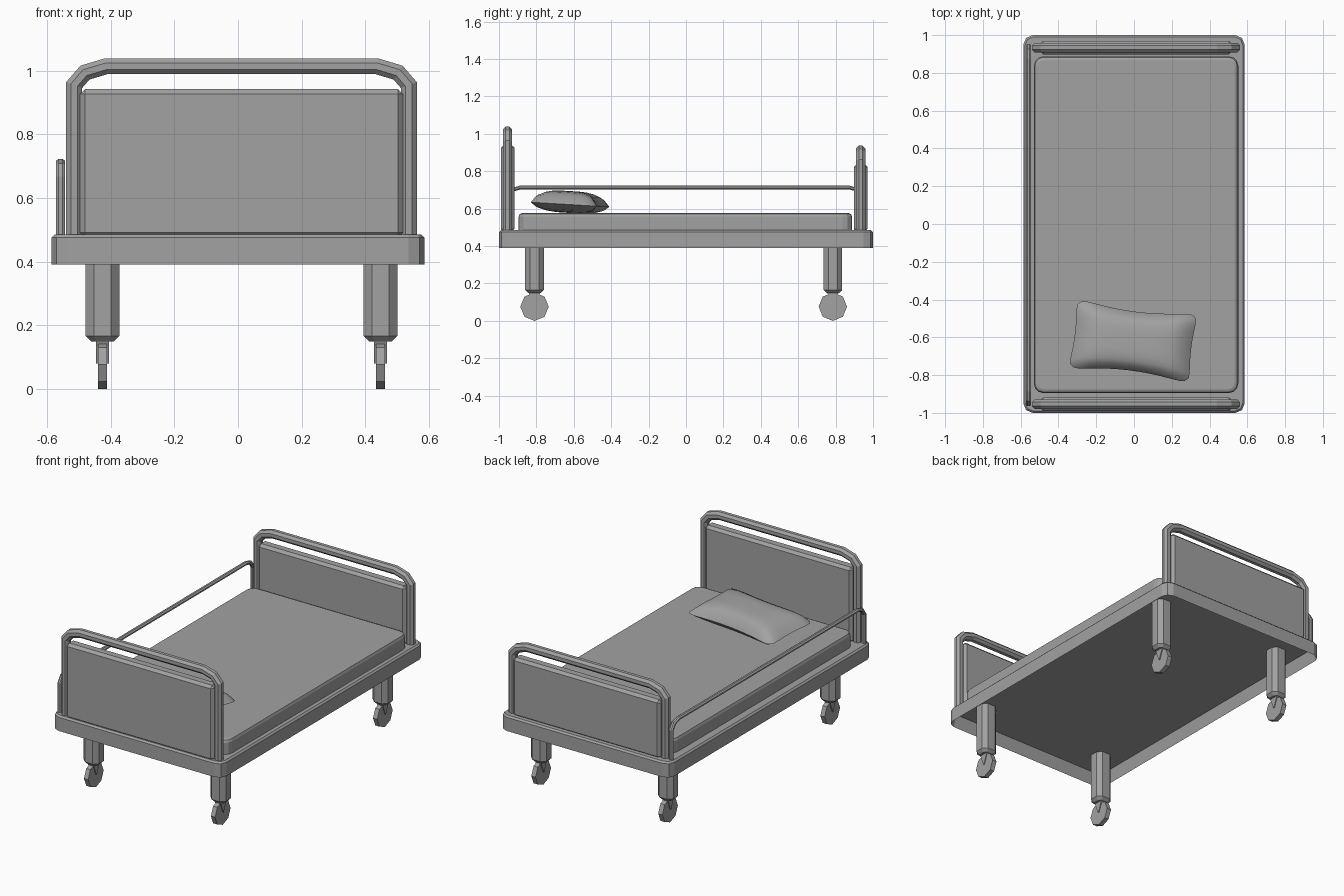
import bpy, bmesh, math
from mathutils import Vector, Matrix

cube = bpy.data.objects.get("Cube")
if cube:
    bpy.data.objects.remove(cube, do_unlink=True)

grey = bpy.data.materials.new("plain_grey")
grey.use_nodes = True
color = (0.36, 0.36, 0.36, 1)
grey.diffuse_color = color
grey.node_tree.nodes["Principled BSDF"].inputs["Base Color"].default_value = color

OFF = 0.011   # boards, legs and mattress sit slightly to the left side


def finish(bm, name):
    bmesh.ops.recalc_face_normals(bm, faces=bm.faces)
    mesh = bpy.data.meshes.new(name)
    bm.to_mesh(mesh)
    bm.free()
    mesh.materials.append(grey)
    obj = bpy.data.objects.new(name, mesh)
    bpy.context.collection.objects.link(obj)
    return obj


def bevel(bm, edges, width, segments=1):
    bmesh.ops.bevel(bm, geom=edges, offset=width, segments=segments,
                    profile=0.5, affect='EDGES')


def box(lo, hi):
    bm = bmesh.new()
    lo, hi = Vector(lo), Vector(hi)
    bmesh.ops.create_cube(bm, size=1, matrix=Matrix.Translation((lo + hi) / 2)
                          @ Matrix.Diagonal((*(hi - lo), 1)))
    return bm


def upright(bm):
    return [e for e in bm.edges
            if abs((e.verts[0].co - e.verts[1].co).normalized().z) > 0.9]


def rim(bm, z):
    """Boundary edges of the flat cap at height z."""
    return [e for e in bm.edges
            if all(abs(v.co.z - z) < 1e-4 for v in e.verts)
            and any(abs(f.normal.z) < 0.5 for f in e.link_faces)]


def tube(name, path, place, depth, width):
    """Octagonal tube along a flat, mitred path; place maps (u, z, side) to 3D."""
    bm = bmesh.new()
    pts = [Vector(p) for p in path]
    rings = []
    for i, p in enumerate(pts):
        d1 = (p - pts[i - 1]).normalized() if i else (pts[1] - p).normalized()
        d2 = (pts[i + 1] - p).normalized() if i < len(pts) - 1 else d1
        t = (d1 + d2).normalized()
        n = Vector((-t.y, t.x)) / t.dot(d1)
        ring = []
        for k in range(8):
            a = math.radians(22.5 + 45 * k)
            q = p + n * depth * math.cos(a) / math.cos(math.pi / 8)
            ring.append(bm.verts.new(
                place(q.x, q.y, width * math.sin(a) / math.cos(math.pi / 8))))
        rings.append(ring)
    for a, b in zip(rings, rings[1:]):
        for k in range(8):
            j = (k + 1) % 8
            bm.faces.new((a[k], a[j], b[j], b[k]))
    bm.faces.new(rings[0])
    bm.faces.new(rings[-1])
    return finish(bm, name)


# Bed frame: shallow tray, open underneath
bm = box((-0.586, -1, 0.39), (0.586, 1, 0.485))
bevel(bm, upright(bm), 0.05, 2)
bm.normal_update()
bevel(bm, rim(bm, 0.485), 0.01)
bm.normal_update()
under = min(bm.faces, key=lambda f: f.calc_center_median().z)
bmesh.ops.inset_region(bm, faces=[under], thickness=0.02)
for v in under.verts:
    v.co.z = 0.465
finish(bm, "bed_frame")

# Mattress with softened corners and edges
bm = box((-0.53, -0.895, 0.48), (0.552, 0.888, 0.577))
bevel(bm, upright(bm), 0.05, 3)
bm.normal_update()
bevel(bm, rim(bm, 0.577), 0.02, 2)
finish(bm, "mattress")

# Headboard and footboard: chamfered panel inside a bent tube
for name, y, top in (("headboard", -0.954, 1.04), ("footboard", 0.934, 0.938)):
    bm = box((OFF - 0.508, y - 0.036, 0.475), (OFF + 0.508, y + 0.036, top - 0.098))
    bevel(bm, bm.edges[:], 0.016)
    finish(bm, name + "_panel")
    half = [(-0.526, 0.47), (-0.526, top - 0.085), (-0.492, top - 0.046),
            (-0.425, top - 0.026)]
    path = half + [(-u, z) for u, z in reversed(half)]
    tube(name + "_tube", path, lambda u, z, s: (u + OFF, y + s, z), 0.025, 0.025)

# Guard rail on the right side
half = [(-0.948, 0.47), (-0.948, 0.665), (-0.925, 0.7), (-0.88, 0.713)]
path = half + [(-u, z) for u, z in reversed(half)]
tube("guard_rail", path, lambda u, z, s: (-0.558 + s, u - 0.006, z), 0.01, 0.014)

# Legs with casters
for end, y in (("front", -0.81), ("back", 0.785)):
    for side, sx in (("left", 1), ("right", -1)):
        x = OFF + sx * 0.437
        tag = end + "_" + side
        bm = box((x - 0.053, y - 0.05, 0.148), (x + 0.053, y + 0.05, 0.472))
        bevel(bm, upright(bm), 0.026)
        bm.normal_update()
        bevel(bm, rim(bm, 0.148), 0.018)
        finish(bm, tag + "_leg")

        # Fork: wedge narrowing down to the axle
        bm = box((x - 0.02, y - 0.032, 0.08), (x + 0.02, y + 0.032, 0.155))
        for v in bm.verts:
            if v.co.z < 0.1:
                v.co.y = y + (v.co.y - y) * 0.08
        finish(bm, tag + "_fork")

        # Eight-sided wheel
        bm = bmesh.new()
        bmesh.ops.create_cone(bm, cap_ends=True, segments=8, radius1=0.076,
                              radius2=0.076, depth=0.029,
                              matrix=Matrix.Translation((x, y, 0.076))
                              @ Matrix.Rotation(math.pi / 2, 4, 'Y'))
        finish(bm, tag + "_wheel")

# Pillow: puffed grid with pinched sides and blunt corners
bm = bmesh.new()
N = 12
bmesh.ops.create_grid(bm, x_segments=N, y_segments=N, size=1)
bmesh.ops.solidify(bm, geom=bm.faces[:], thickness=0.1)
bm.normal_update()
turn = Matrix.Rotation(math.radians(-7), 3, 'Z')
mid = sum(v.co.z for v in bm.verts) / len(bm.verts)
for v in bm.verts:
    u, w = max(-1, min(1, v.co.x)), max(-1, min(1, v.co.y))
    up = v.co.z > mid
    puff = max(0, (1 - u ** 4) * (1 - w ** 4)) ** 0.6
    cut = 1 - 0.1 * abs(u * w) ** 8
    p = Vector((0.33 * u * (1 - 0.06 * (1 - w * w)) * cut,
                0.195 * w * (1 - 0.2 * (1 - u * u)) * cut, 0))
    p = turn @ p
    p.z = 0.072 * puff if up else -0.045 * puff
    v.co = p + Vector((-0.005, -0.62, 0.622 - 0.06 * p.y))
bmesh.ops.remove_doubles(bm, verts=bm.verts[:], dist=0.001)
pillow = finish(bm, "pillow")
bpy.ops.object.select_all(action='DESELECT')
pillow.select_set(True)
bpy.context.view_layer.objects.active = pillow
bpy.ops.object.shade_smooth_by_angle(angle=math.radians(40))
